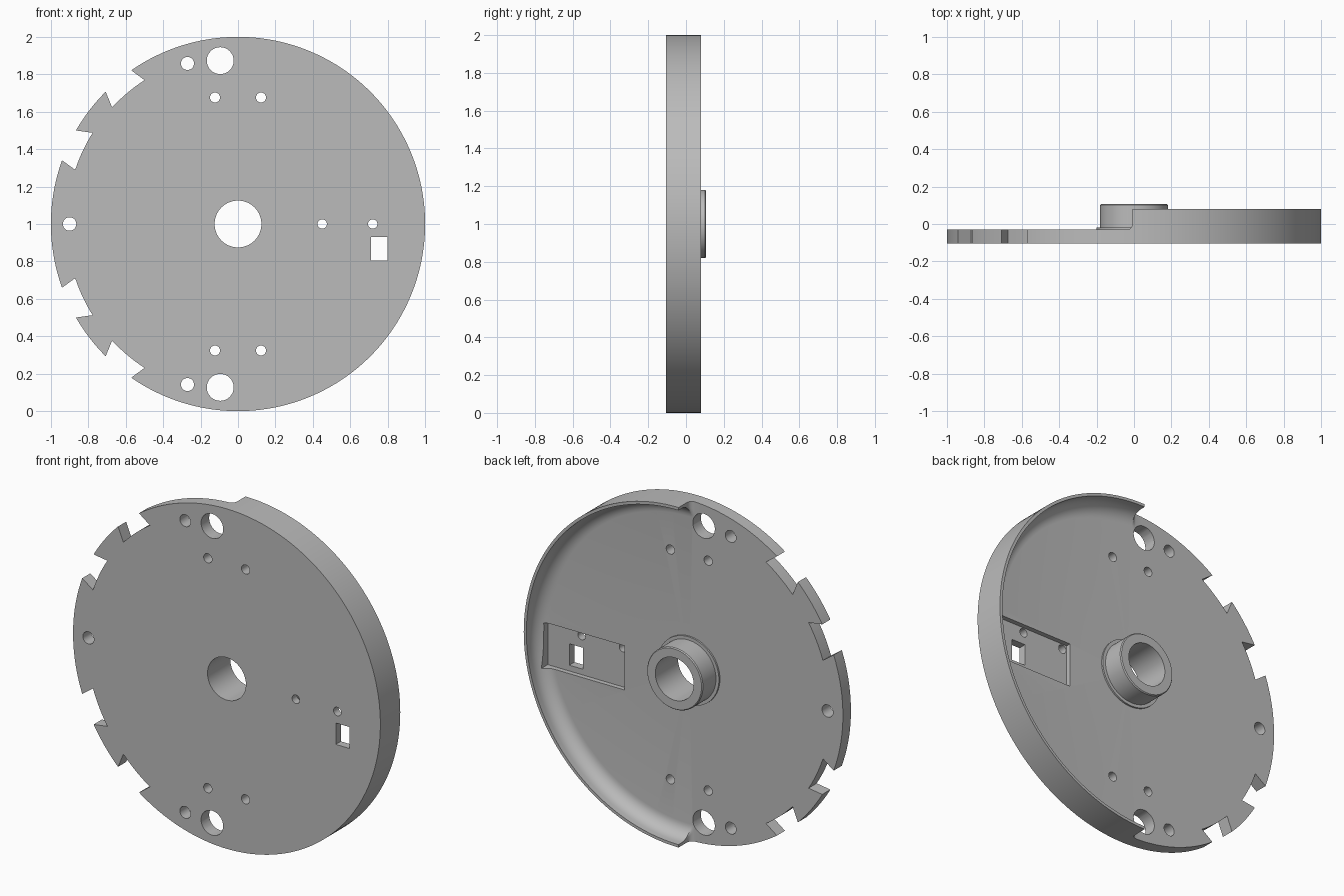
import bpy, bmesh
from math import sin, cos, pi, radians, asin

if "Cube" in bpy.data.objects:
    bpy.data.objects.remove(bpy.data.objects["Cube"], do_unlink=True)

grey = bpy.data.materials.new("grey plastic")
grey.use_nodes = True
grey.diffuse_color = (0.5, 0.5, 0.5, 1)
grey.node_tree.nodes["Principled BSDF"].inputs["Base Color"].default_value = (0.5, 0.5, 0.5, 1)

FRONT, FLOOR, RIM_TOP, HUB_TOP = -0.105, -0.03, 0.08, 0.107
BORE, LIP = 0.125, 0.983


def finish(name, bm):
    bmesh.ops.remove_doubles(bm, verts=bm.verts, dist=1e-5)
    bmesh.ops.recalc_face_normals(bm, faces=bm.faces)
    mesh = bpy.data.meshes.new(name)
    bm.to_mesh(mesh)
    bm.free()
    obj = bpy.data.objects.new(name, mesh)
    mesh.materials.append(grey)
    bpy.context.collection.objects.link(obj)
    return obj


def prism(bm, outline, y0, y1):
    """Extrude an x/z outline along y."""
    face = bm.faces.new([bm.verts.new((x, y0, z)) for x, z in outline])
    ext = bmesh.ops.extrude_face_region(bm, geom=[face])
    moved = [v for v in ext["geom"] if isinstance(v, bmesh.types.BMVert)]
    bmesh.ops.translate(bm, verts=moved, vec=(0, y1 - y0, 0))


def circle(x, z, r, n=32):
    return [(x + r * cos(2 * pi * i / n), z + r * sin(2 * pi * i / n)) for i in range(n)]


def box(x0, x1, z0, z1):
    return [(x0, z0), (x1, z0), (x1, z1), (x0, z1)]


def cut(body, cutter):
    mod = body.modifiers.new("cut", 'BOOLEAN')
    mod.operation, mod.solver, mod.object = 'DIFFERENCE', 'EXACT', cutter
    bpy.context.view_layer.objects.active = body
    bpy.ops.object.modifier_apply(modifier=mod.name)
    bpy.data.objects.remove(cutter, do_unlink=True)


# Cross-section (radius, depth): hub, floor, filleted rim, front face
FILLET = 0.08
section = [(BORE, FRONT), (BORE, HUB_TOP), (0.176, HUB_TOP), (0.181, HUB_TOP - 0.006),
           (0.181, -0.02), (0.2, -0.02), (0.2, FLOOR)]
section += [(LIP - FILLET + FILLET * sin(a), FLOOR + FILLET - FILLET * cos(a))
            for a in [pi / 2 * i / 8 for i in range(9)]]
section += [(LIP, RIM_TOP), (1, RIM_TOP), (1, FRONT)]

# Angular stations with rim height: full on the left half, small fillet at both ends
ends = [(0.007, RIM_TOP), (0.008, 0.0)]
ends += [(0.038 - 0.03 * cos(a), -0.03 * sin(a)) for a in [pi / 2 * i / 5 for i in range(1, 6)]]
upper = [(pi / 2 + asin(x), h) for x, h in ends]
lower = [(-a, h) for a, h in reversed(upper)]
N = 80
stations = lower + [(-pi / 2 + pi * i / N, RIM_TOP) for i in range(N + 1)] + upper
start, stop = upper[-1][0], 2 * pi + lower[0][0]
stations += [(start + (stop - start) * i / N, FLOOR) for i in range(1, N)]

bm = bmesh.new()
rings = []
for a, height in stations:
    rings.append([bm.verts.new((r * cos(a), min(y, height) if r > 0.5 else y, 1 + r * sin(a)))
                  for r, y in section])
for i, ring in enumerate(rings):
    nxt = rings[(i + 1) % len(rings)]
    for j in range(len(section)):
        k = (j + 1) % len(section)
        bm.faces.new((ring[j], ring[k], nxt[k], nxt[j]))
bmesh.ops.remove_doubles(bm, verts=bm.verts, dist=1e-5)
bmesh.ops.dissolve_degenerate(bm, edges=bm.edges, dist=1e-5)
wheel = finish("wheel_plate", bm)

# Recessed pocket on the back
bm = bmesh.new()
prism(bm, box(0.42, 0.94, 0.77, 1.03), -0.058, 0.2)
cut(wheel, finish("pocket_cutter", bm))

# Through holes, square window and dovetail edge notches
bm = bmesh.new()
for x, z, r in [(-0.9, 0, 0.036), (0.45, 0, 0.025), (0.72, 0, 0.025)]:
    prism(bm, circle(x, 1 + z, r), -0.2, 0.2)
prism(bm, box(0.71, 0.8, 0.804, 0.93), -0.2, 0.2)
notches = [(124.8, 135, 123, 137.2), (150, 160.1, 147.9, 161.6)]
for side in (1, -1):
    for x, z, r in [(-0.27, 0.858, 0.035), (-0.095, 0.873, 0.072),
                    (-0.123, 0.676, 0.027), (0.123, 0.676, 0.027)]:
        prism(bm, circle(x, 1 + side * z, r), -0.2, 0.2)
    for rim_a, rim_b, in_a, in_b in notches:
        def polar(r, deg):
            return (r * cos(radians(deg)), 1 + side * r * sin(radians(deg)))
        arc = [polar(0.917, in_a + (in_b - in_a) * i / 8) for i in range(9)]

        def beyond(p, q):
            return tuple(a + (b - a) * 1.4 for a, b in zip(p, q))
        outline = [beyond(arc[0], polar(1, rim_a))] + arc + [beyond(arc[-1], polar(1, rim_b))]
        prism(bm, outline, -0.2, 0.2)
cut(wheel, finish("hole_cutter", bm))

# Smooth curved walls, keep edges sharp
bpy.ops.object.select_all(action='DESELECT')
wheel.select_set(True)
bpy.context.view_layer.objects.active = wheel
bpy.ops.object.shade_smooth_by_angle(angle=radians(30))
